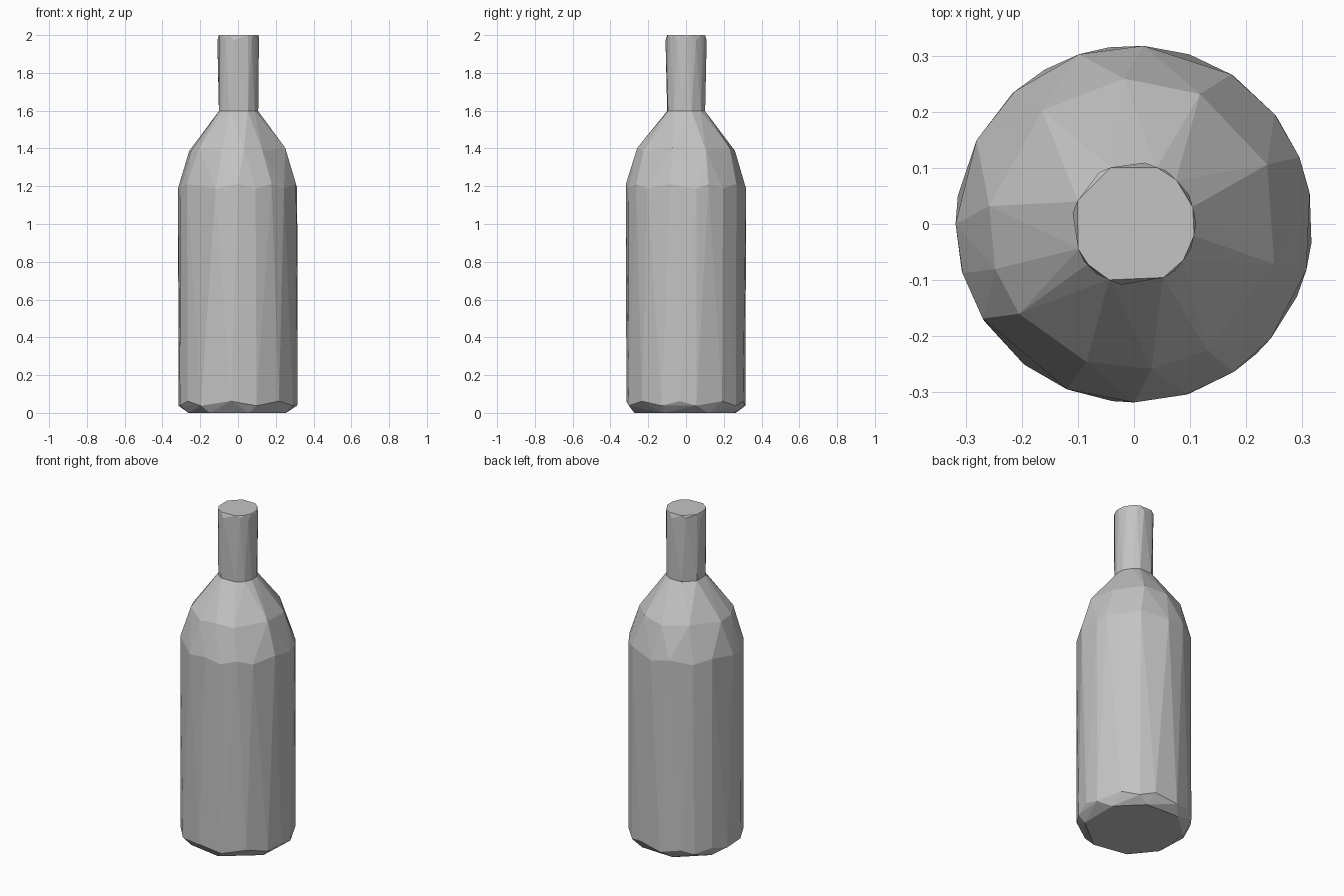
import bpy
import bmesh
from math import radians, cos, sin

cube = bpy.data.objects.get("Cube")
if cube:
    bpy.data.objects.remove(cube, do_unlink=True)

# One plain grey for the whole bottle
grey = bpy.data.materials.new("warm_free_grey")
grey.use_nodes = True
colour = (0.55, 0.55, 0.55, 1)
grey.diffuse_color = colour
grey.node_tree.nodes["Principled BSDF"].inputs["Base Color"].default_value = colour


def ring(radius, z, angles, wobble=0.0):
    """Points round the axis; wobble lifts every other point up or down."""
    return [(radius * cos(radians(a)), radius * sin(radians(a)),
             z + wobble * (1 if i % 2 else -1)) for i, a in enumerate(angles)]


def faceted_part(name, points):
    """Flat-shaded convex shell stretched over rings of points."""
    bm = bmesh.new()
    for p in points:
        bm.verts.new(p)
    result = bmesh.ops.convex_hull(bm, input=bm.verts[:])
    loose = {v for v in result["geom_interior"] + result["geom_unused"]
             if isinstance(v, bmesh.types.BMVert)}
    bmesh.ops.delete(bm, geom=list(loose), context="VERTS")
    bmesh.ops.recalc_face_normals(bm, faces=bm.faces[:])
    mesh = bpy.data.meshes.new(name)
    bm.to_mesh(mesh)
    bm.free()
    mesh.materials.append(grey)
    obj = bpy.data.objects.new(name, mesh)
    bpy.context.collection.objects.link(obj)
    return obj


# Uneven facet directions, in degrees
base_angles = [-122, -78, -25, 25, 65, 110, 155, 200]
heel_angles = [-165, -147, -128, -97, -72, -47, -24, -6, 10, 37, 56, 72, 98, 120, 133, 152, 171]
side_angles = [-164, -148, -112, -90, -73, -56, -40, -15, 10, 22, 38, 57, 87, 108, 132, 152, 180]
shoulder_angles = [173, 129, 94, 63, 24, -16, -60, -83, -109, -142, -162]
neck_angles = [158, 112, 68, 46, 16, -11, -36, -61, -114, -139, -156]

# Body with chamfered heel, straight sides and tapered shoulder
body = (ring(0.28, 0.0, base_angles)
        + ring(0.318, 0.05, heel_angles, 0.012)
        + ring(0.318, 1.2, side_angles, 0.012)
        + ring(0.26, 1.395, shoulder_angles, 0.008)
        + ring(0.107, 1.6, neck_angles))
faceted_part("bottle_body", body)

# Neck with a slightly worn rim
rim_angles = [a + 12 for a in neck_angles]
neck = (ring(0.109, 1.59, neck_angles)
        + ring(0.111, 1.98, rim_angles, 0.008)
        + ring(0.109, 2.0, neck_angles))
faceted_part("bottle_neck", neck)
